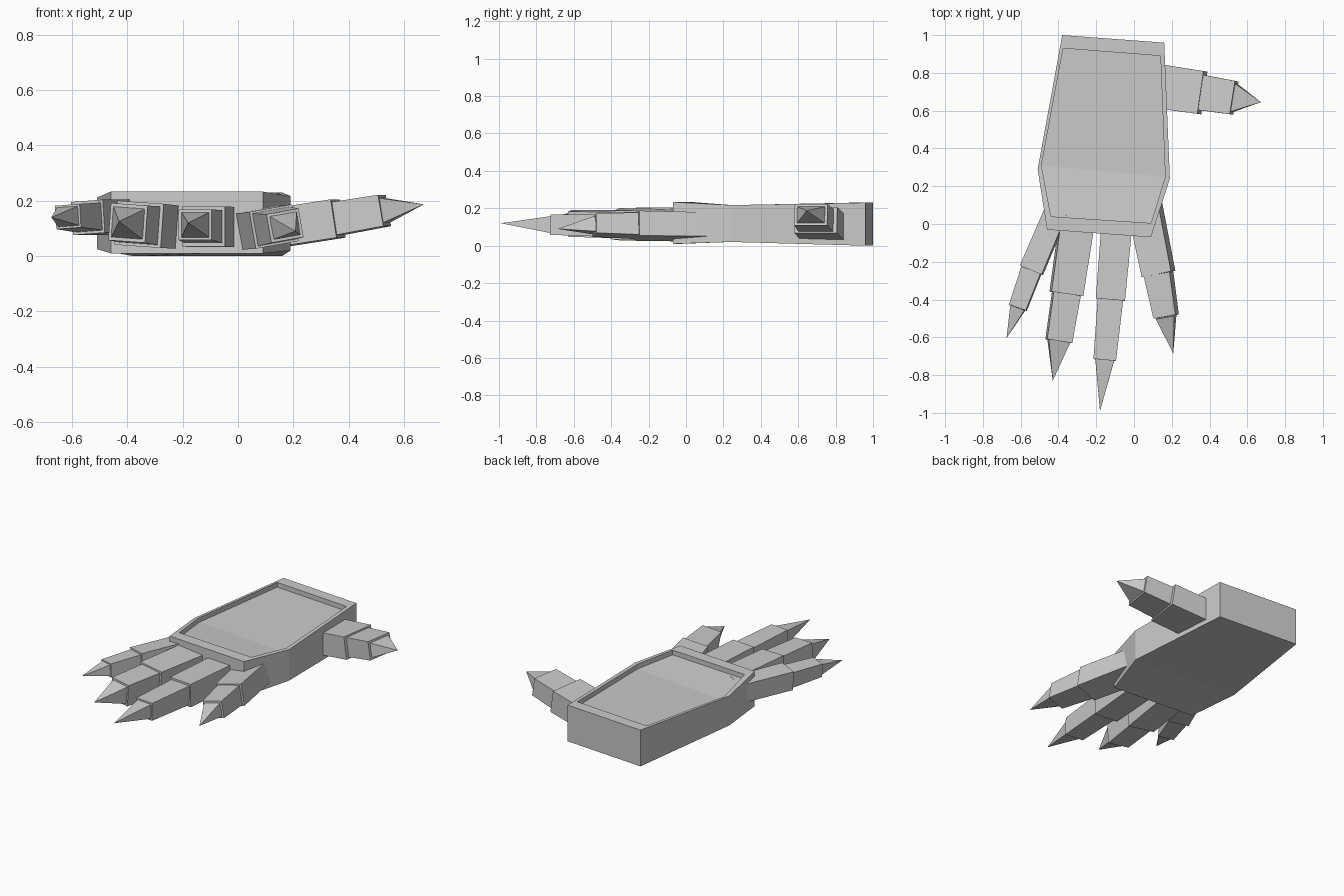
import bpy
import bmesh
from math import radians, sin, cos
from mathutils import Vector

if "Cube" in bpy.data.objects:
    bpy.data.objects.remove(bpy.data.objects["Cube"])


def make_object(name, bm):
    bmesh.ops.recalc_face_normals(bm, faces=bm.faces)
    mesh = bpy.data.meshes.new(name)
    bm.to_mesh(mesh)
    bm.free()
    obj = bpy.data.objects.new(name, mesh)
    bpy.context.collection.objects.link(obj)
    return obj


def loft(name, start, end, size_a, size_b, roll):
    """Square-section bar from start to end; size_b None gives a spike."""
    a, b = Vector(start), Vector(end)
    d = (b - a).normalized()
    r = Vector((0, 0, 1)).cross(d).normalized()
    u = d.cross(r)
    t = radians(roll)
    r, u = r * cos(t) + u * sin(t), u * cos(t) - r * sin(t)
    bm = bmesh.new()

    def ring(c, size):
        w, h = size[0] / 2, size[1] / 2
        return [bm.verts.new(c + r * w * i + u * h * j)
                for i, j in ((-1, -1), (1, -1), (1, 1), (-1, 1))]

    base = ring(a, size_a)
    bm.faces.new(base)
    if size_b is None:
        tip = bm.verts.new(b)
        for i in range(4):
            bm.faces.new((base[i], base[(i + 1) % 4], tip))
    else:
        top = ring(b, size_b)
        bm.faces.new(top)
        for i in range(4):
            j = (i + 1) % 4
            bm.faces.new((base[i], base[j], top[j], top[i]))
    return make_object(name, bm)


# Palm: six-sided slab with a recessed panel on top
outer = [(-.38, 1.0), (.16, .96), (.19, .24), (.09, -.07), (-.46, -.03), (-.51, .29)]
inner = [(-.375, .93), (.14, .89), (.165, .25), (.09, .005), (-.44, .04), (-.49, .31)]
low = [0, 0, .02, .01, .01, .025]
high = [.23, .23, .217, .233, .233, .212]
depth = .03
bm = bmesh.new()
rings = [
    [bm.verts.new((*p, z)) for p, z in zip(outer, low)],
    [bm.verts.new((*p, z)) for p, z in zip(outer, high)],
    [bm.verts.new((*p, z)) for p, z in zip(inner, high)],
    [bm.verts.new((*p, z - depth)) for p, z in zip(inner, high)],
]
for lo, hi in zip(rings, rings[1:]):
    for i in range(6):
        j = (i + 1) % 6
        bm.faces.new((lo[i], lo[j], hi[j], hi[i]))
for cap in (rings[0], rings[3]):
    bm.faces.new([cap[i] for i in (0, 1, 2, 5)])
    bm.faces.new([cap[i] for i in (2, 3, 4, 5)])
make_object("palm", bm)

# Digits: joint points (root, knuckle, second joint, claw tip),
# section sizes (root, knuckle, second start, second end, claw base), roll
digits = {
    "little_finger": ([(-.405, .08, .14), (-.543, -.245, .14), (-.615, -.443, .143), (-.675, -.605, .14)],
                      [(.12, .12), (.125, .12), (.108, .10), (.095, .085), (.08, .07)], 4),
    "ring_finger": ([(-.295, .06, .11), (-.358, -.37, .115), (-.398, -.62, .12), (-.43, -.83, .125)],
                    [(.18, .155), (.17, .16), (.145, .14), (.135, .135), (.115, .11)], -4),
    "middle_finger": ([(-.085, .06, .105), (-.125, -.40, .107), (-.155, -.72, .113), (-.18, -.99, .12)],
                      [(.165, .145), (.155, .145), (.135, .12), (.12, .11), (.10, .09)], 0),
    "index_finger": ([(.055, .10, .10), (.13, -.265, .107), (.17, -.49, .11), (.208, -.685, .09)],
                     [(.17, .13), (.16, .135), (.14, .12), (.12, .105), (.10, .085)], 10),
    "thumb": ([(.10, .733, .095), (.362, .695, .136), (.53, .668, .165), (.672, .645, .187)],
              [(.235, .14), (.228, .14), (.188, .12), (.178, .115), (.15, .09)], 0),
}
for name, (p, s, roll) in digits.items():
    loft(name + "_base", p[0], p[1], s[0], s[1], roll)
    loft(name + "_middle", p[1], p[2], s[2], s[3], roll)
    loft(name + "_claw", p[2], p[3], s[4], None, roll)
